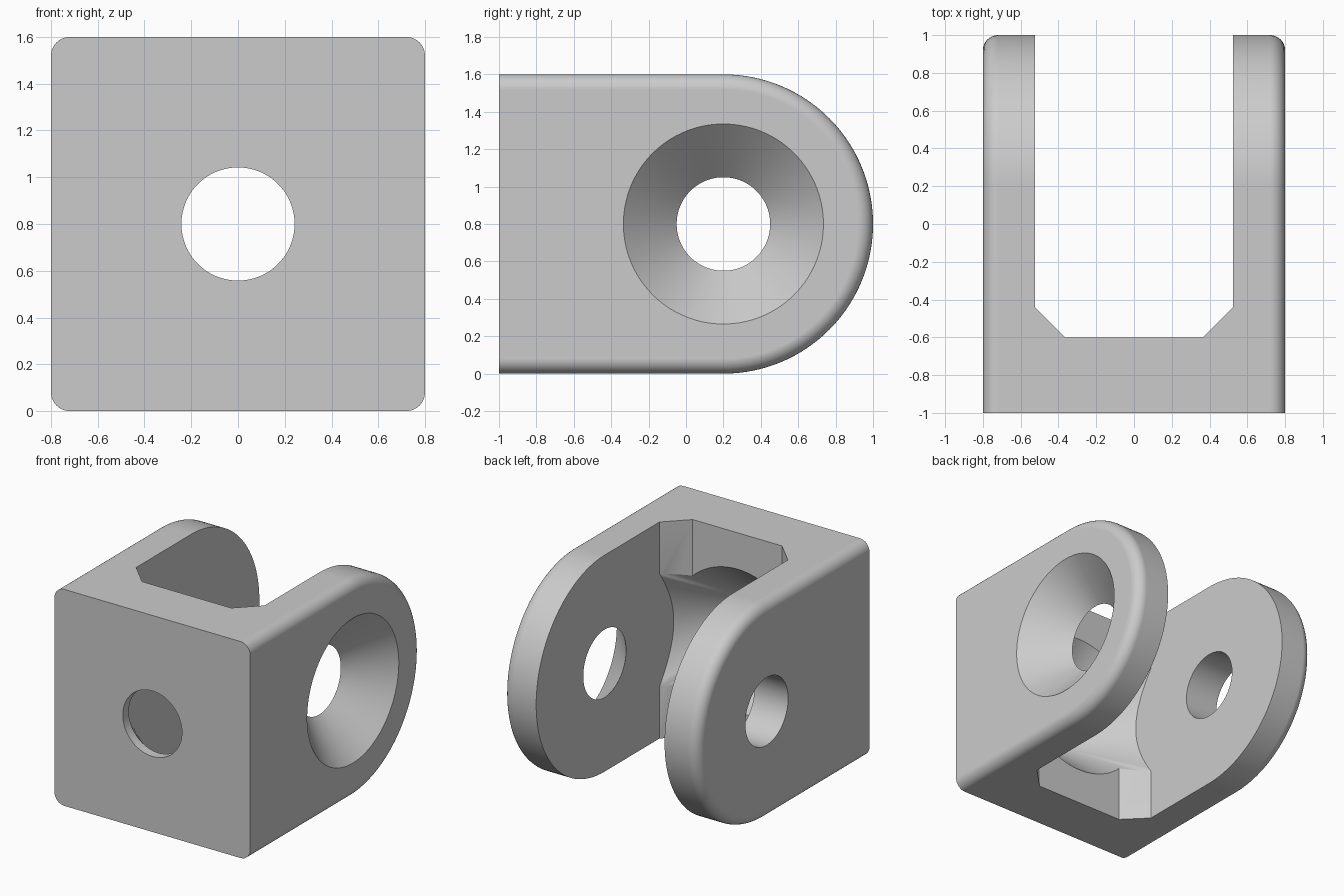
import bpy, bmesh, math

if "Cube" in bpy.data.objects:
    bpy.data.objects.remove(bpy.data.objects["Cube"])

HALF_W, FILLET = 0.8, 0.08      # half width and outer edge rounding
SLOT, WALL = 0.525, -0.6        # half slot width, inner face of the base wall
PIVOT_Y, PIVOT_Z = 0.2, 0.8     # centre of the rounded arm ends


def make_object(name, bm):
    bmesh.ops.recalc_face_normals(bm, faces=bm.faces[:])
    mesh = bpy.data.meshes.new(name)
    bm.to_mesh(mesh)
    bm.free()
    obj = bpy.data.objects.new(name, mesh)
    bpy.context.collection.objects.link(obj)
    return obj


def loft(bm, rings):
    """Skin closed rings of points and cap both ends."""
    loops = [[bm.verts.new(p) for p in ring] for ring in rings]
    n = len(loops[0])
    for a, b in zip(loops, loops[1:]):
        for i in range(n):
            j = (i + 1) % n
            bm.faces.new((a[i], a[j], b[j], b[i]))
    bm.faces.new(loops[0])
    bm.faces.new(loops[-1])


def side_profile(x, inset, steps=64):
    """Straight front, half-round back, shrunk by inset on the curved side."""
    r = 0.8 - inset
    pts = [(x, -1, PIVOT_Z - r)]
    for i in range(steps + 1):
        a = -math.pi / 2 + math.pi * i / steps
        pts.append((x, PIVOT_Y + r * math.cos(a), PIVOT_Z + r * math.sin(a)))
    return pts + [(x, -1, PIVOT_Z + r)]


def turned(name, profile, axis, steps=96, clip=None):
    """Turned solid from (position, radius) pairs along x or y."""
    bm = bmesh.new()
    rings = []
    for t, r in profile:
        ring = []
        for i in range(steps):
            a = 2 * math.pi * (i + 0.5) / steps
            c, s = r * math.cos(a), PIVOT_Z + r * math.sin(a)
            ring.append((t, PIVOT_Y + c, s) if axis == 'x' else (c, t, s))
        rings.append(ring)
    loft(bm, rings)
    if clip:
        for side in (-1, 1):
            cut = bmesh.ops.bisect_plane(
                bm, geom=bm.verts[:] + bm.edges[:] + bm.faces[:],
                plane_co=(side * clip, 0, 0), plane_no=(side, 0, 0), clear_outer=True)
            edges = [e for e in cut['geom_cut'] if isinstance(e, bmesh.types.BMEdge)]
            bmesh.ops.holes_fill(bm, edges=edges, sides=0)
    return make_object(name, bm)


# Solid block with rounded outer side edges
bm = bmesh.new()
angles = [math.pi / 2 * i / 8 for i in range(9)]
right = [(HALF_W - FILLET + FILLET * math.sin(a), FILLET * (1 - math.cos(a))) for a in angles]
sections = [(-x, d) for x, d in reversed(right)] + right
loft(bm, [side_profile(x, d) for x, d in sections])
clevis = make_object("clevis_bracket", bm)

# Slot between the arms, with chamfered inner corners
bm = bmesh.new()
ch = 0.16
outline = [(-SLOT, 1.2), (-SLOT, WALL + ch), (-SLOT + ch, WALL),
           (SLOT - ch, WALL), (SLOT, WALL + ch), (SLOT, 1.2)]
loft(bm, [[(x, y, z) for x, y in outline] for z in (-0.2, 1.8)])
cutters = [make_object("slot_cutter", bm)]

# Base hole, flaring inward between the arms
cutters.append(turned("base_hole_cutter",
                      [(-1.1, 0.242), (-0.93, 0.242), (-0.40, 0.706)], 'y', clip=SLOT))
# Countersunk hole in the right arm, plain hole in the left arm
slope = (0.535 - 0.25) / (HALF_W - SLOT)
cutters.append(turned("countersink_cutter",
                      [(SLOT - 0.05, 0.25 - 0.05 * slope), (HALF_W + 0.05, 0.535 + 0.05 * slope)], 'x'))
cutters.append(turned("left_hole_cutter", [(-1.0, 0.25), (-0.4, 0.25)], 'x'))

bpy.context.view_layer.objects.active = clevis
clevis.select_set(True)
for cutter in cutters:
    mod = clevis.modifiers.new(cutter.name, 'BOOLEAN')
    mod.operation, mod.solver, mod.object = 'DIFFERENCE', 'EXACT', cutter
    bpy.ops.object.modifier_apply(modifier=mod.name)
    bpy.data.objects.remove(cutter)

# One plain grey finish, smooth with crisp edges
grey = bpy.data.materials.new("plain_grey")
grey.diffuse_color = (0.6, 0.6, 0.6, 1)
grey.use_nodes = True
grey.node_tree.nodes["Principled BSDF"].inputs["Base Color"].default_value = grey.diffuse_color
clevis.data.materials.clear()
clevis.data.materials.append(grey)
bpy.ops.object.shade_smooth_by_angle(angle=math.radians(30))
weighted = clevis.modifiers.new("weighted_normals", 'WEIGHTED_NORMAL')
weighted.keep_sharp = True
